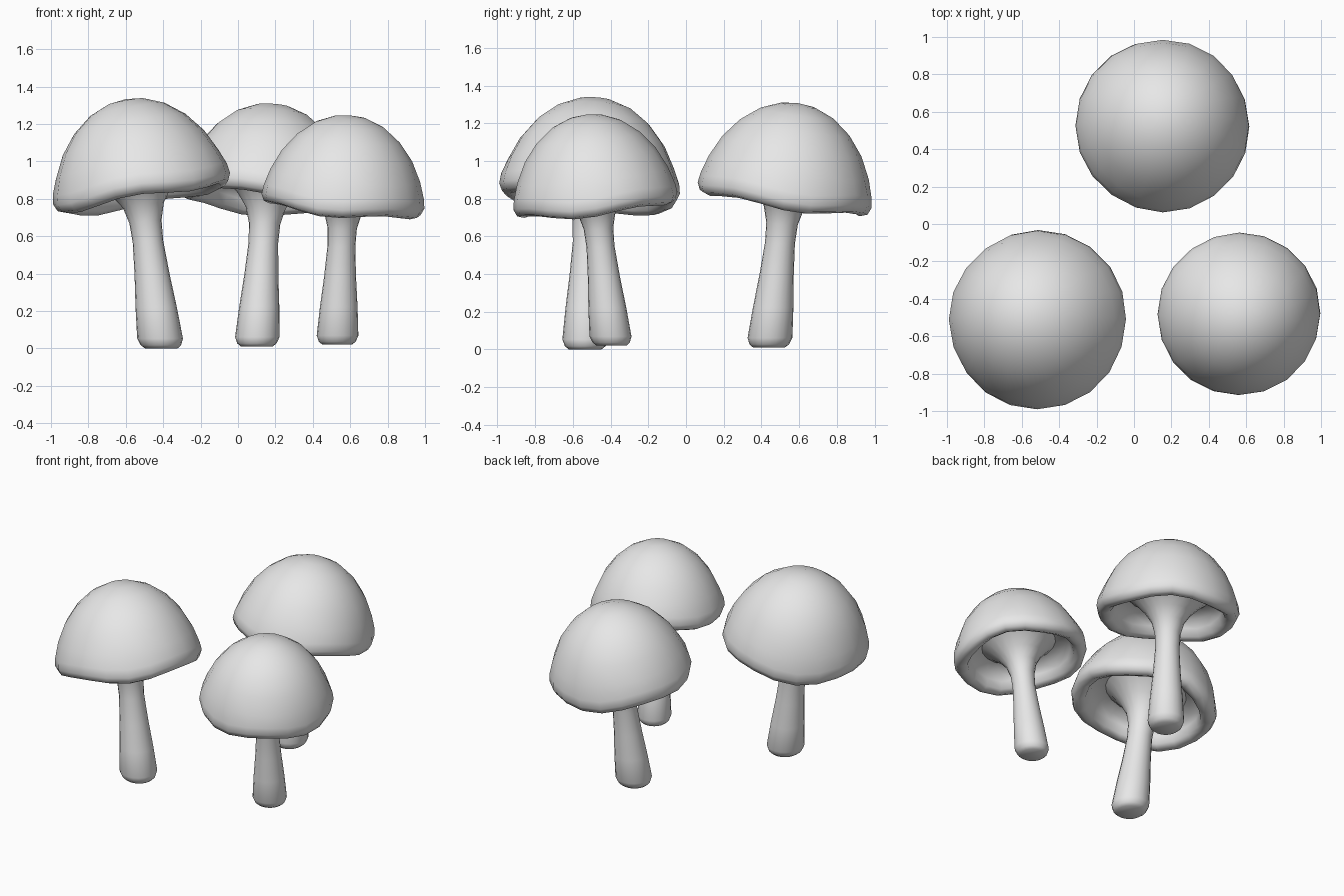
import bpy
import bmesh
import math
from mathutils import Vector, Quaternion

if "Cube" in bpy.data.objects:
    bpy.data.objects.remove(bpy.data.objects["Cube"])

SIDES = 20

grey = bpy.data.materials.new("plain grey")
grey.use_nodes = True
grey.diffuse_color = (0.8, 0.8, 0.8, 1)
grey.node_tree.nodes["Principled BSDF"].inputs["Base Color"].default_value = (0.8, 0.8, 0.8, 1)

# Cap section as (radius, height) in cap radii: dome, rolled lip, hollow underside
CAP = [(0, .96), (.2, .935), (.42, .845), (.63, .68), (.8, .465), (.92, .22),
       (.985, .03), (1, -.08), (.965, -.16), (.88, -.19), (.8, -.15),
       (.76, -.04), (.71, .06), (.55, .11)]

# Stem section as (fraction of height, radius in cap radii): foot, shaft, flare
STEM = [(0, 0), (0, .18), (.02, .225), (.06, .255), (.25, .23), (.45, .195),
        (.65, .17), (.77, .18), (.87, .23), (.95, .33), (1.03, .48), (1.06, .56)]


def loft(name, rings):
    """Skin a list of point rings; a ring of one point closes an end."""
    bm = bmesh.new()
    rows = [[bm.verts.new(p) for p in ring] for ring in rings]
    for a, b in zip(rows, rows[1:]):
        for i in range(SIDES):
            j = (i + 1) % SIDES
            if len(a) == 1:
                bm.faces.new((a[0], b[i], b[j]))
            else:
                bm.faces.new((a[i], b[i], b[j], a[j]))
    bmesh.ops.recalc_face_normals(bm, faces=bm.faces)
    mesh = bpy.data.meshes.new(name)
    bm.to_mesh(mesh)
    bm.free()
    mesh.materials.append(grey)
    obj = bpy.data.objects.new(name, mesh)
    bpy.context.collection.objects.link(obj)
    bpy.ops.object.select_all(action='DESELECT')
    obj.select_set(True)
    bpy.context.view_layer.objects.active = obj
    bpy.ops.object.shade_smooth_by_angle(angle=math.radians(65))


def ring(centre, turn, radius, height=0, wave=0, phase=0):
    if radius == 0:
        return [centre + turn @ Vector((0, 0, height))]
    points = []
    for i in range(SIDES):
        a = math.tau * i / SIDES
        z = height + wave * math.cos(4 * a + phase)
        points.append(centre + turn @ Vector((radius * math.cos(a), radius * math.sin(a), z)))
    return points


def mushroom(name, foot, crown, radius, slope, phase):
    foot, crown = Vector(foot), Vector(crown)
    tilt = Vector((0, 0, 1)).rotation_difference(Vector((-slope[0], -slope[1], 1)))

    # Stem leans from the foot to the cap and gradually takes on its tilt
    stem = []
    for t, r in STEM:
        turn = Quaternion().slerp(tilt, min(t * t, 1))
        stem.append(ring(foot.lerp(crown, t), turn, r * radius))
    loft(name + "_stem", stem)

    # Cap with a gently wavy rim
    cap = []
    for r, h in CAP:
        wave = .03 * radius if r > .75 and h < .1 else 0
        cap.append(ring(crown, tilt, r * radius, h * radius, wave, phase))
    loft(name + "_cap", cap)


mushroom("large_mushroom", (-.41, -.535, 0), (-.52, -.51, .88), .48, (.18, -.06), 0.6)
mushroom("back_mushroom", (.10, .44, .01), (.155, .53, .865), .466, (-.07, -.15), 2.4)
mushroom("small_mushroom", (.53, -.395, .02), (.565, -.485, .83), .437, (-.09, .11), 4.0)
